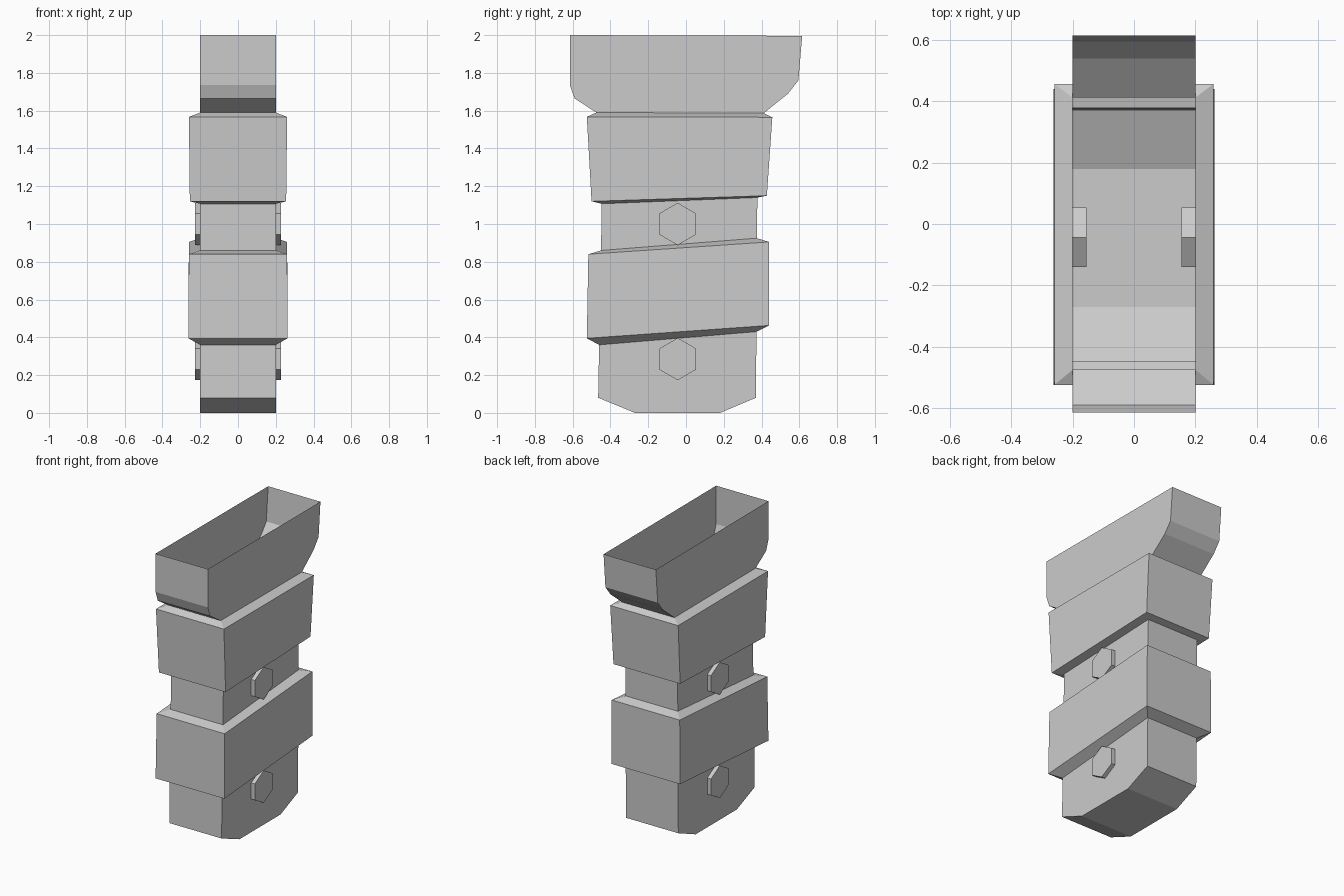
import bpy, bmesh
from math import radians, cos, sin

if "Cube" in bpy.data.objects:
    bpy.data.objects.remove(bpy.data.objects["Cube"])


def make_object(name, bm):
    bmesh.ops.recalc_face_normals(bm, faces=bm.faces)
    mesh = bpy.data.meshes.new(name)
    bm.to_mesh(mesh)
    bm.free()
    obj = bpy.data.objects.new(name, mesh)
    bpy.context.collection.objects.link(obj)
    return obj


def bridge(bm, a, b):
    n = len(a)
    for i in range(n):
        j = (i + 1) % n
        bm.faces.new((a[i], a[j], b[j], b[i]))


# Cross-sections, bottom to top: half width, front y, front z, back y, back z
sections = [
    (0.20, -0.27, 0.00, 0.18, 0.00),      # floor
    (0.20, -0.465, 0.08, 0.37, 0.08),
    (0.20, -0.46, 0.36, 0.373, 0.43),     # lower collar
    (0.263, -0.525, 0.395, 0.44, 0.463),
    (0.26, -0.517, 0.84, 0.44, 0.905),
    (0.20, -0.45, 0.86, 0.375, 0.925),    # neck
    (0.20, -0.446, 1.107, 0.378, 1.14),   # upper collar
    (0.255, -0.50, 1.12, 0.428, 1.15),
    (0.26, -0.525, 1.567, 0.457, 1.565),
    (0.20, -0.475, 1.59, 0.412, 1.587),   # flared mouth
    (0.20, -0.59, 1.665, 0.54, 1.69),
    (0.20, -0.615, 1.735, 0.595, 1.76),
    (0.20, -0.615, 2.00, 0.615, 1.996),
]

# Hollow body, open at the top
bm = bmesh.new()
rings = [[bm.verts.new(p) for p in
          ((-x, y0, z0), (x, y0, z0), (x, y1, z1), (-x, y1, z1))]
         for x, y0, z0, y1, z1 in sections]
bm.faces.new(rings[0])
for lower, upper in zip(rings, rings[1:]):
    bridge(bm, lower, upper)
make_object("hollow_body", bm)

# Hexagonal bolts through both side walls
for label, z in (("lower", 0.285), ("upper", 1.0)):
    bm = bmesh.new()
    ends = [[bm.verts.new((x, -0.044 + 0.112 * cos(radians(30 + 60 * i)),
                           z + 0.112 * sin(radians(30 + 60 * i))))
             for i in range(6)] for x in (0.155, 0.228)]
    bridge(bm, *ends)
    for end in ends:
        bm.faces.new(end)
    bolt = make_object(label + "_hex_bolts", bm)
    bolt.modifiers.new("mirror", "MIRROR").use_axis[0] = True
